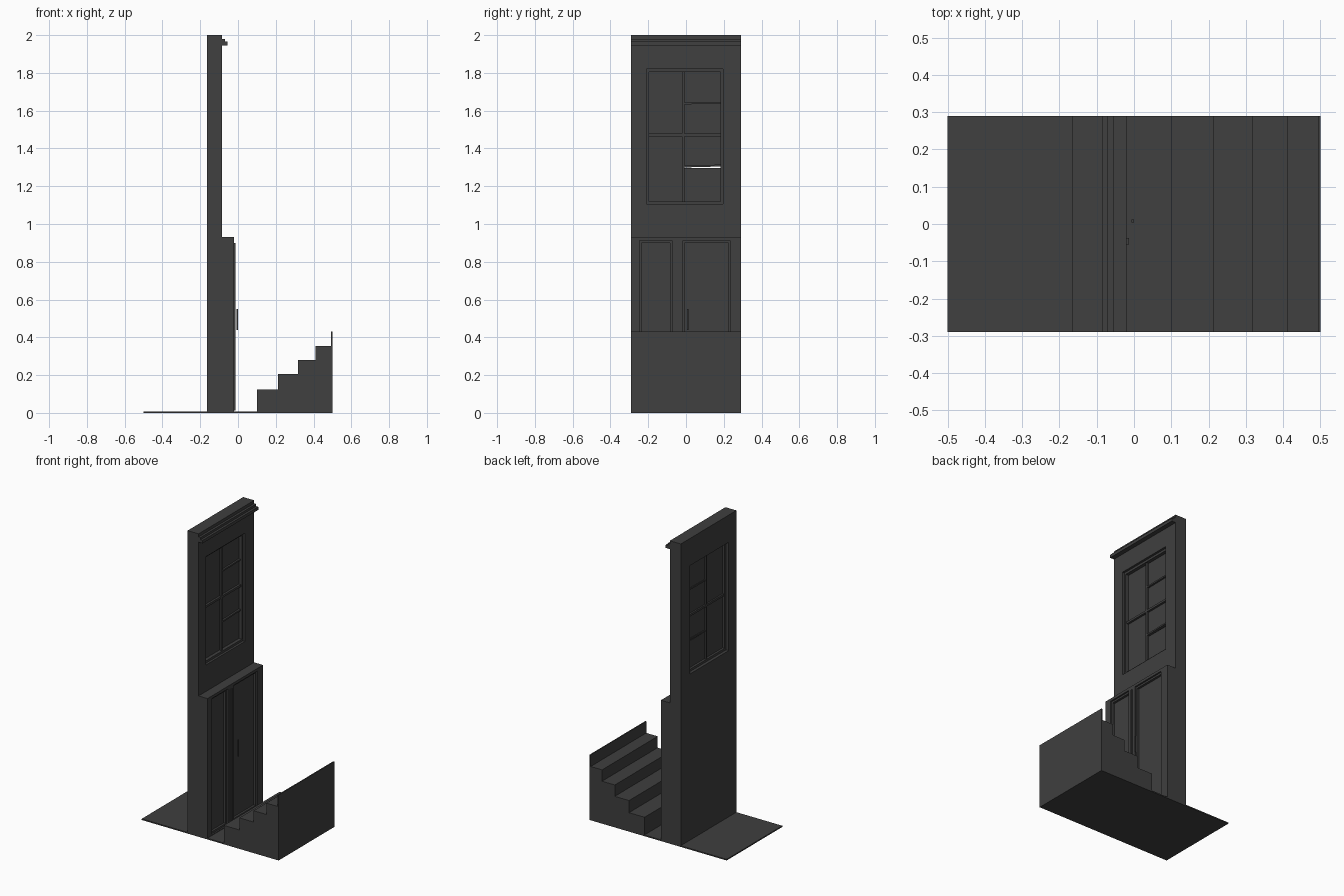
import bpy
import bmesh
from math import radians
from mathutils import Matrix

if "Cube" in bpy.data.objects:
    bpy.data.objects.remove(bpy.data.objects["Cube"], do_unlink=True)

stone = bpy.data.materials.new("dark grey")
stone.use_nodes = True
GREY = (0.05, 0.05, 0.05, 1)
stone.diffuse_color = GREY
stone.node_tree.nodes["Principled BSDF"].inputs["Base Color"].default_value = GREY


def finish(name, bm):
    bmesh.ops.recalc_face_normals(bm, faces=bm.faces)
    mesh = bpy.data.meshes.new(name)
    bm.to_mesh(mesh)
    bm.free()
    mesh.materials.append(stone)
    ob = bpy.data.objects.new(name, mesh)
    bpy.context.collection.objects.link(ob)
    return ob


def box(name, x, y, z, tilt=0):
    """Box from (min, max) pairs, tilted in the wall plane by degrees."""
    bm = bmesh.new()
    bmesh.ops.create_cube(bm, size=1)
    for v in bm.verts:
        v.co = [(a + b) / 2 + c * (b - a) for (a, b), c in zip((x, y, z), v.co)]
    mid = [sum(r) / 2 for r in (x, y, z)]
    bmesh.ops.rotate(bm, verts=bm.verts, cent=mid,
                     matrix=Matrix.Rotation(radians(tilt), 3, 'X'))
    return finish(name, bm)


def frame(name, x, outer, inner):
    """Rectangular ring in the y-z plane; rectangles are (y0, y1, z0, z1)."""
    bm = bmesh.new()
    rings = []
    for xx in x:
        for y0, y1, z0, z1 in (outer, inner):
            corners = ((y0, z0), (y1, z0), (y1, z1), (y0, z1))
            rings.append([bm.verts.new((xx, y, z)) for y, z in corners])
    back_out, back_in, front_out, front_in = rings
    for a, b in ((back_out, back_in), (front_out, front_in),
                 (back_out, front_out), (back_in, front_in)):
        for i in range(4):
            j = (i + 1) % 4
            bm.faces.new((a[i], a[j], b[j], b[i]))
    return finish(name, bm)


def extrude_profile(name, points, y0, y1):
    """Extrude an x-z outline along y."""
    bm = bmesh.new()
    face = bm.faces.new([bm.verts.new((x, y0, z)) for x, z in points])
    out = bmesh.ops.extrude_face_region(bm, geom=[face])["geom"]
    bmesh.ops.translate(bm, vec=(0, y1 - y0, 0),
                        verts=[g for g in out if isinstance(g, bmesh.types.BMVert)])
    return finish(name, bm)


Y0, Y1 = -0.29, 0.29
SIDE = (Y0, Y1)

# Ground slab
box("ground_slab", (-0.5, 0.5), SIDE, (0, 0.008))

# Tall wall with a window opening
opening = (-0.21, 0.195, 1.105, 1.82)
frame("wall", (-0.165, -0.085), (Y0, Y1, 0, 2), opening)
frame("window_casing", (-0.145, -0.1), opening, (-0.197, 0.183, 1.12, 1.805))

# Window bars
box("window_mullion", (-0.14, -0.108), (-0.021, -0.007), (1.12, 1.805))
box("window_transom", (-0.14, -0.108), (-0.2, 0.185), (1.464, 1.478))
for z, tilt in ((1.64, 1), (1.307, 1.5)):
    box("window_bar", (-0.135, -0.11), (-0.01, 0.185), (z - 0.005, z + 0.005), tilt)

# Glass panes, with narrow gaps where they have slipped
glass = (-0.13, -0.122)
for z in ((1.12, 1.467), (1.475, 1.805)):
    box("left_pane", glass, (-0.2, -0.014), z)
for z0, z1 in ((1.12, 1.296), (1.31, 1.467), (1.475, 1.64), (1.64, 1.805)):
    box("right_pane", glass, (-0.009, 0.185), (z0, z1))

# Cornice
box("cornice", (-0.085, -0.055), SIDE, (1.945, 1.965))
box("cornice_lip", (-0.085, -0.07), SIDE, (1.965, 1.98))

# Door block: backing, surround and two recessed leaves
box("door_backing", (-0.085, -0.045), SIDE, (0, 0.93))
frame("door_surround", (-0.045, -0.02), (Y0, Y1, 0, 0.93), (-0.245, 0.232, 0.012, 0.912))
box("door_post", (-0.045, -0.02), (-0.075, -0.015), (0.012, 0.912))
box("door_edge_strip", (-0.025, -0.013), (-0.055, -0.037), (0.012, 0.9))
frame("left_leaf_moulding", (-0.045, -0.03),
      (-0.245, -0.075, 0.012, 0.912), (-0.235, -0.085, 0.025, 0.9))
frame("right_leaf_moulding", (-0.045, -0.03),
      (-0.015, 0.232, 0.012, 0.912), (-0.008, 0.225, 0.025, 0.9))

# Door handle
box("door_handle", (-0.007, 0.0), (0.004, 0.012), (0.44, 0.55))

# Stairs with closed sides, and the upright riser at the end
outline = [(0.495, 0), (0.1, 0)]
for x0, x1, z in ((0.1, 0.213, 0.125), (0.213, 0.317, 0.205),
                  (0.317, 0.41, 0.28), (0.41, 0.495, 0.355)):
    outline += [(x0, z), (x1, z)]
extrude_profile("stairs", outline, Y0, Y1)
box("end_riser", (0.493, 0.5), SIDE, (0, 0.432))
